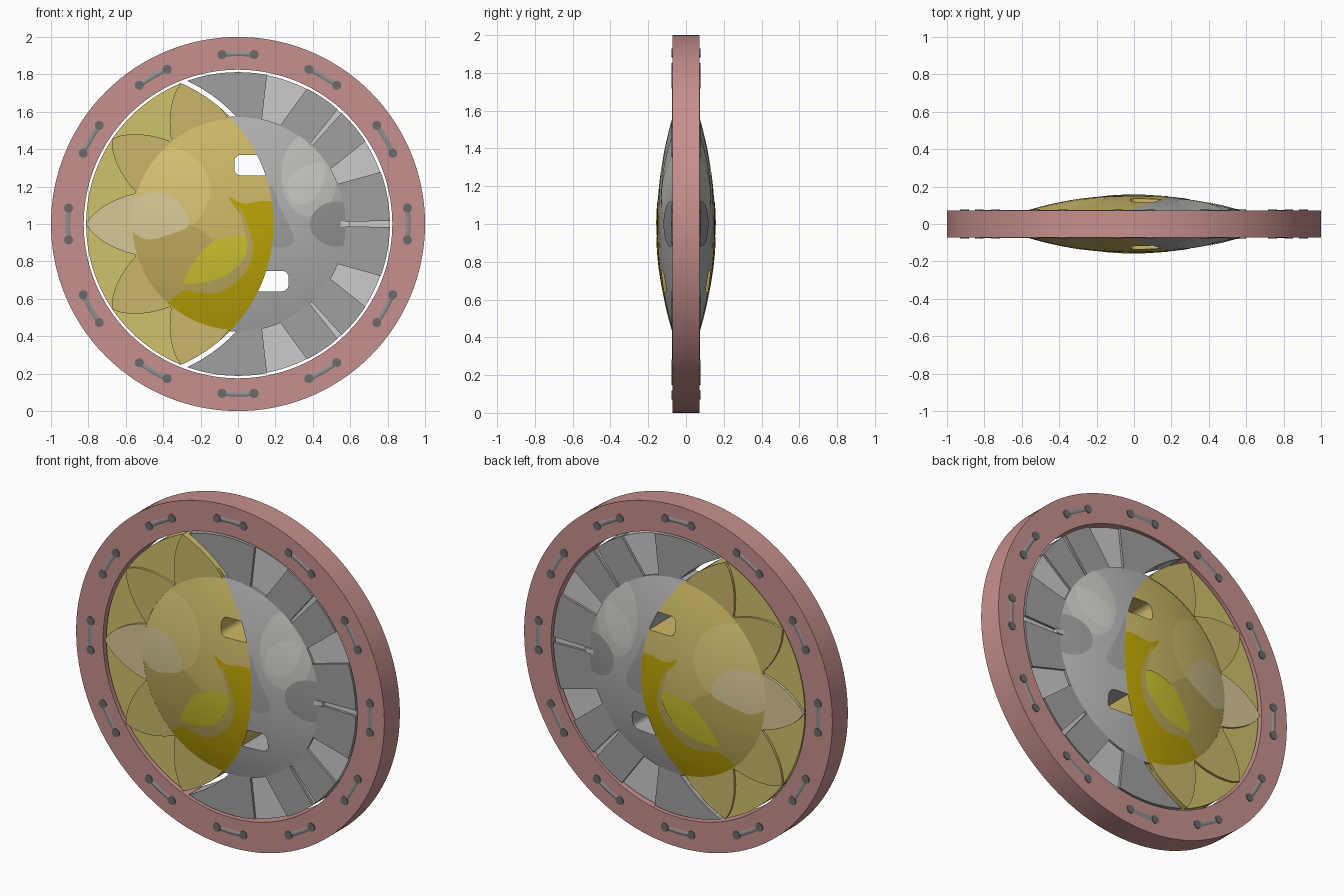
import bpy, bmesh, math
from mathutils import Matrix, Vector

if "Cube" in bpy.data.objects:
    bpy.data.objects.remove(bpy.data.objects["Cube"])

UP = Vector((0, 0, 1))
mats = {}


def paint(ob, rgb):
    if rgb is None:
        return
    if rgb not in mats:
        m = bpy.data.materials.new("paint_%d" % len(mats))
        m.diffuse_color = tuple(c ** 2.2 for c in rgb) + (1,)
        m.use_nodes = True
        m.node_tree.nodes["Principled BSDF"].inputs["Base Color"].default_value = m.diffuse_color
        mats[rgb] = m
    ob.data.materials.append(mats[rgb])


def finish(name, bm, rgb=None):
    bmesh.ops.recalc_face_normals(bm, faces=bm.faces)
    me = bpy.data.meshes.new(name)
    bm.to_mesh(me)
    bm.free()
    ob = bpy.data.objects.new(name, me)
    bpy.context.collection.objects.link(ob)
    paint(ob, rgb)
    return ob


def polar(r, deg):
    a = math.radians(deg)
    return (r * math.cos(a), r * math.sin(a))


def circle(cx, cz, r, n=96, rz=None):
    return [(cx + r * math.cos(2 * math.pi * i / n),
             cz + (rz or r) * math.sin(2 * math.pi * i / n)) for i in range(n)]


def smooth_loop(p, n=6):
    """Closed smooth curve through a few points."""
    out = []
    for i in range(len(p)):
        a, b, c, d = (Vector(p[(i + k) % len(p)]) for k in (-1, 0, 1, 2))
        for j in range(n):
            t = j / n
            out.append(tuple(0.5 * (2 * b + (c - a) * t + (2 * a - 5 * b + 4 * c - d) * t * t
                                    + (3 * b - a - 3 * c + d) * t ** 3)))
    return out


def prism(name, pts, h, rgb=None):
    bm = bmesh.new()
    f = bm.faces.new([bm.verts.new((x, -h, z + 1)) for x, z in pts])
    ext = bmesh.ops.extrude_face_region(bm, geom=[f])["geom"]
    bmesh.ops.translate(bm, vec=(0, 2 * h, 0), verts=[v for v in ext if isinstance(v, bmesh.types.BMVert)])
    return finish(name, bm, rgb)


def lathe(name, profile, rgb=None, closed=False, n=128):
    bm = bmesh.new()
    vs = [bm.verts.new((r, y, 1)) for r, y in profile]
    es = [bm.edges.new(e) for e in zip(vs, vs[1:])]
    if closed:
        es.append(bm.edges.new((vs[-1], vs[0])))
    bmesh.ops.spin(bm, geom=vs + es, cent=UP, axis=(0, 1, 0), angle=2 * math.pi, steps=n)
    bmesh.ops.remove_doubles(bm, verts=bm.verts, dist=1e-5)
    return finish(name, bm, rgb)


def band(name, r0, r1, h, rgb=None):
    return lathe(name, [(r0, -h), (r1, -h), (r1, h), (r0, h)], rgb, True)


def dome(name, lift=0.0, rgb=None):
    R, rad, n = 1.987, 0.575, 14
    top = [(rad * i / n, 0.153 + lift - R + math.sqrt(R * R - (rad * i / n) ** 2)) for i in range(n + 1)]
    return lathe(name, top + [(r, -y) for r, y in reversed(top)], rgb)


def activate(ob):
    bpy.ops.object.select_all(action="DESELECT")
    ob.select_set(True)
    bpy.context.view_layer.objects.active = ob


def cut(ob, tool, op="DIFFERENCE"):
    m = ob.modifiers.new("cut", "BOOLEAN")
    m.object, m.operation, m.solver = tool, op, "EXACT"
    activate(ob)
    bpy.ops.object.modifier_apply(modifier=m.name)


def smooth(ob, deg=25):
    activate(ob)
    bpy.ops.object.shade_smooth_by_angle(angle=math.radians(deg))


# Cutters: the arc between sun and moon, and the eye slots
sun_disc = prism("sun_cutter", circle(-0.63, 0, 0.82, 160), 0.4)
gap_disc = prism("gap_cutter", circle(-0.63, 0, 0.845, 160), 0.4)


def slot(name, x0, x1, z0, z1, r=0.035):
    pts = []
    for cx, cz, a in ((x1 - r, z1 - r, 0), (x0 + r, z1 - r, 90), (x0 + r, z0 + r, 180), (x1 - r, z0 + r, 270)):
        pts += [(cx + polar(r, a + k * 15)[0], cz + polar(r, a + k * 15)[1]) for k in range(7)]
    return prism(name, pts, 0.4)


sun_eye = slot("sun_eye_cutter", -0.02, 0.32, 0.26, 0.37)
moon_eye = slot("moon_eye_cutter", 0.0, 0.27, -0.36, -0.25)
cutters = [sun_disc, gap_disc, sun_eye, moon_eye]

GOLD, TAN, PALE = (0.80, 0.72, 0.40), (0.79, 0.71, 0.42), (0.84, 0.78, 0.58)
RAY, DEEP, LEMON = (0.81, 0.75, 0.42), (0.74, 0.64, 0.06), (0.80, 0.76, 0.20)
GREY, DARK, LIGHT = (0.69, 0.69, 0.69), (0.62, 0.62, 0.62), (0.74, 0.74, 0.74)

# Outer ring with twelve stitches on each face
smooth(band("outer_ring", 0.825, 1.0, 0.072, (0.77, 0.56, 0.55)))
cu = bpy.data.curves.new("stitches", "CURVE")
cu.dimensions, cu.bevel_depth, cu.bevel_resolution, cu.use_fill_caps = "3D", 0.022, 3, True
holes = bmesh.new()
for i in range(12):
    for side in (-1, 1):
        sp = cu.splines.new("POLY")
        sp.points.add(6)
        for k, p in enumerate(sp.points):
            x, z = polar(0.91, i * 30 - 5.4 + k * 1.8)
            p.co = (x, side * 0.054, z + 1, 1)
        x, z = polar(0.91, i * 30 + side * 5.4)
        bmesh.ops.create_cone(holes, cap_ends=True, segments=20, radius1=0.024, radius2=0.024, depth=0.154,
                              matrix=Matrix.Translation((x, 0, z + 1)) @ Matrix.Rotation(math.pi / 2, 4, "X"))
stitches = bpy.data.objects.new("stitches", cu)
bpy.context.collection.objects.link(stitches)
paint(stitches, (0.56, 0.56, 0.56))
smooth(finish("stitch_ends", holes, (0.42, 0.42, 0.42)))

# Sun: dome half, rim and pointed rays
sun_face = dome("sun_face", 0, GOLD)
cut(sun_face, sun_disc, "INTERSECT")
cut(sun_face, sun_eye)
smooth(sun_face)
sun_rim = band("sun_rim", 0.565, 0.812, 0.06, RAY)
cut(sun_rim, sun_disc, "INTERSECT")
smooth(sun_rim)
for tip in (112, 146, 180, 214, 248):
    side = [(0.814 - 0.249 * t / 8, 17 * (t / 8) ** 0.8) for t in range(9)]
    pts = [polar(r, tip - a) for r, a in reversed(side)] + [polar(r, tip + a) for r, a in side[1:]]
    pts += [polar(0.565, tip + a) for a in (11, 5.5, 0, -5.5, -11)]
    ray = prism("sun_ray", pts, 0.074, PALE if tip == 180 else TAN)
    cut(ray, sun_disc, "INTERSECT")

# Moon: dome half, rim and raised rim panels
moon_face = dome("moon_face", 0, GREY)
cut(moon_face, sun_disc)
cut(moon_face, moon_eye)
smooth(moon_face)
moon_rim = band("moon_rim", 0.565, 0.81, 0.055, LIGHT)
cut(moon_rim, gap_disc)
smooth(moon_rim)
for a0, a1, b0, b1 in ((79, 125, 77, 115), (49, 63, 48, 67), (33, 47, 30.5, 46.5), (1.2, 20, 1.2, 22)):
    for s in (1, -1):
        n = 12
        pts = [polar(0.812, s * (a0 + (a1 - a0) * i / n)) for i in range(n + 1)]
        pts += [polar(0.565, s * (b1 + (b0 - b1) * i / n)) for i in range(n + 1)]
        panel = prism("moon_panel", pts, 0.069, DARK)
        if a0 == 79:
            cut(panel, gap_disc)


# Painted inlays: thin skins following the dome on both sides
def inlay(name, outline, level, rgb, on_sun=True):
    ob = dome(name, 0.0012 * level, rgb)
    cut(ob, sun_disc, "INTERSECT" if on_sun else "DIFFERENCE")
    tool = prism(name + "_cutter", outline, 0.4)
    cut(ob, tool, "INTERSECT")
    cutters.append(tool)
    bm = bmesh.new()
    bm.from_mesh(ob.data)
    bm.normal_update()
    bmesh.ops.delete(bm, geom=[f for f in bm.faces if abs(f.normal.y) < 0.5], context="FACES")
    bm.to_mesh(ob.data)
    bm.free()
    smooth(ob)


inlay("sun_cheek", circle(-0.38, 0.18, 0.23, 48), 1, (0.84, 0.76, 0.45))
inlay("sun_jaw", smooth_loop([(-0.62, -0.05), (-0.45, -0.04), (-0.27, 0.0), (-0.12, -0.1), (0.0, -0.25),
                              (-0.2, -0.45), (-0.38, -0.52), (-0.62, -0.3)]), 2, (0.74, 0.66, 0.36))
inlay("sun_swirl", smooth_loop([(-0.6, 0.1), (-0.46, 0.17), (-0.33, 0.13), (-0.26, 0.0), (-0.38, -0.06),
                                (-0.5, -0.08), (-0.6, 0.0)]), 3, PALE)
inlay("sun_profile", smooth_loop([(-0.05, 0.14), (0.03, 0.11), (0.2, 0.11), (0.3, -0.1), (0.2, -0.5), (-0.05, -0.65),
                                  (-0.4, -0.5), (-0.28, -0.35), (-0.08, -0.3), (0.05, -0.17), (0.04, 0.0)]), 3, DEEP)
inlay("sun_smile_line", smooth_loop([(0.0, 0.1), (0.06, -0.03), (0.08, -0.14), (0.03, -0.27), (-0.12, -0.37),
                                     (-0.3, -0.34), (-0.15, -0.32), (-0.01, -0.24), (0.05, -0.12)]), 4,
      (0.73, 0.66, 0.36))
inlay("sun_mouth", smooth_loop([(-0.29, -0.31), (-0.22, -0.18), (-0.12, -0.09), (0.04, -0.07), (0.03, -0.17),
                                (-0.06, -0.27), (-0.18, -0.31)]), 5, LEMON)
inlay("moon_brow", circle(0.38, 0.26, 0.15, 40, 0.22), 1, (0.75, 0.75, 0.73), False)
inlay("moon_eye", smooth_loop([(0.28, 0.13), (0.27, 0.24), (0.36, 0.31), (0.46, 0.32), (0.45, 0.2),
                               (0.37, 0.11)]), 2, (0.79, 0.79, 0.76), False)
inlay("moon_cheek", circle(0.53, 0.0, 0.145, 40, 0.12), 3, (0.58, 0.58, 0.58), False)
inlay("moon_nose", smooth_loop([(0.17, 0.2), (0.22, 0.1), (0.3, -0.09), (0.17, -0.1)]), 2, DARK, False)
prism("moon_groove", [(0.54, -0.014), (0.6, -0.014), (0.6, 0.014), (0.54, 0.014)], 0.079, LIGHT)

for c in cutters:
    bpy.data.objects.remove(c, do_unlink=True)
